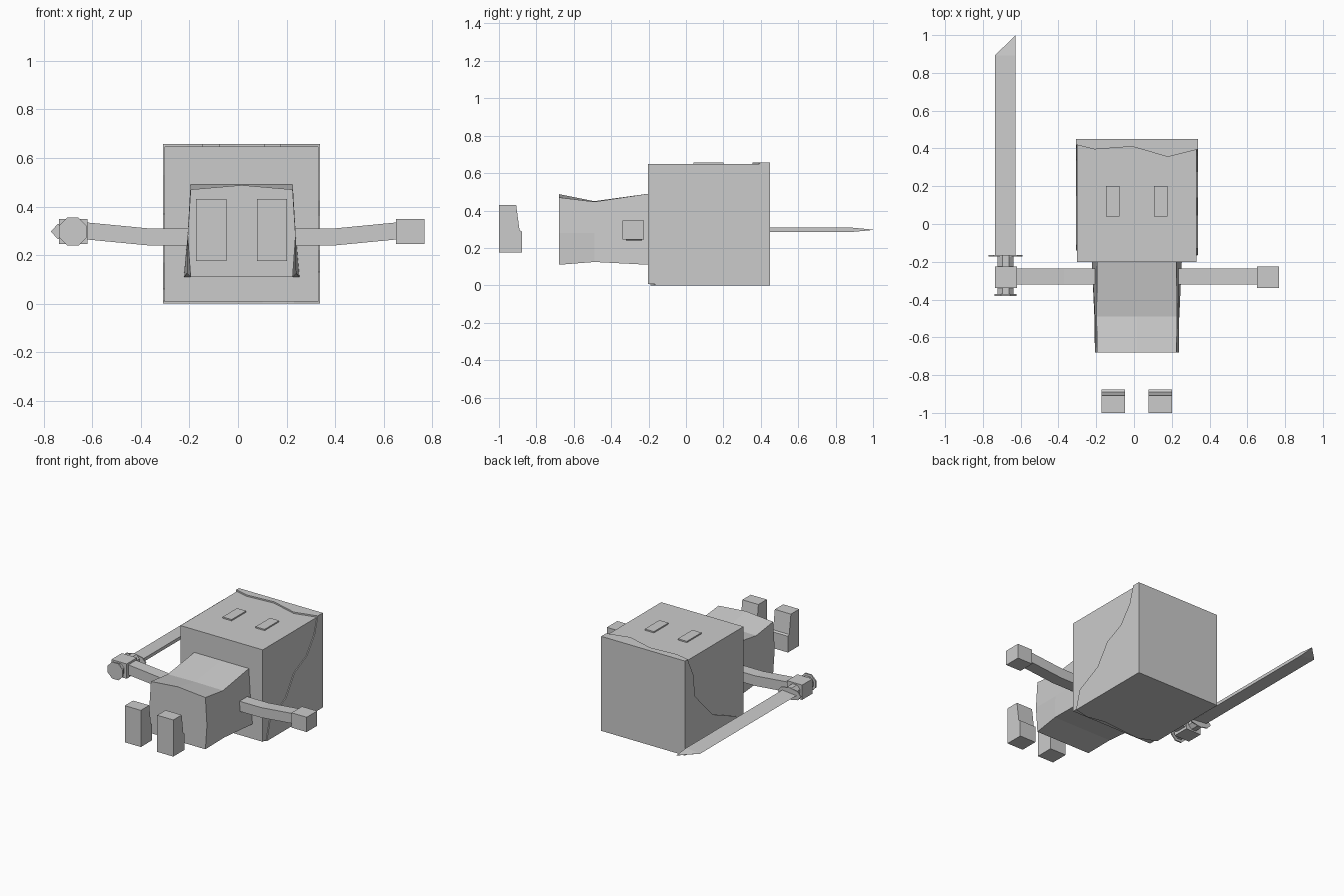
import bpy, bmesh, math

if "Cube" in bpy.data.objects:
    bpy.data.objects.remove(bpy.data.objects["Cube"])

CX = 0.015  # symmetry plane of the figure

grey = bpy.data.materials.new("plain_grey")
grey.diffuse_color = (0.6, 0.6, 0.6, 1)
grey.use_nodes = True
grey.node_tree.nodes["Principled BSDF"].inputs["Base Color"].default_value = grey.diffuse_color


def loft(name, rings):
    """Skin a list of equal-length point rings and cap both ends."""
    bm = bmesh.new()
    vs = [[bm.verts.new(p) for p in r] for r in rings]
    n = len(vs[0])
    for a, b in zip(vs, vs[1:]):
        for i in range(n):
            j = (i + 1) % n
            bm.faces.new((a[i], a[j], b[j], b[i]))
    bm.faces.new(vs[0])
    bm.faces.new(vs[-1])
    bmesh.ops.remove_doubles(bm, verts=bm.verts, dist=1e-5)
    bmesh.ops.recalc_face_normals(bm, faces=bm.faces)
    me = bpy.data.meshes.new(name)
    bm.to_mesh(me)
    bm.free()
    me.materials.append(grey)
    ob = bpy.data.objects.new(name, me)
    bpy.context.collection.objects.link(ob)
    return ob


def prism(name, pts, axis, a, b):
    """Extrude a flat outline along an axis from a to b."""
    place = {"x": lambda u, v, t: (t, u, v),
             "y": lambda u, v, t: (u, t, v),
             "z": lambda u, v, t: (u, v, t)}[axis]
    return loft(name, [[place(u, v, t) for u, v in pts] for t in (a, b)])


def box(name, x0, x1, y0, y1, z0, z1):
    return prism(name, [(x0, y0), (x1, y0), (x1, y1), (x0, y1)], "z", z0, z1)


def octagon(x, z, rx, rz, turn=0.0):
    return [(x + rx * math.cos(math.tau * i / 8 + turn),
             z + rz * math.sin(math.tau * i / 8 + turn)) for i in range(8)]


# Head
box("head", -0.302, 0.332, -0.202, 0.445, 0.008, 0.648)

# Hair: thin plates with jagged front edges wrapped round the head
box("hair_back", -0.308, 0.338, 0.44, 0.45, 0.0, 0.658)
prism("hair_top", [(-0.308, 0.42), (-0.21, 0.395), (-0.01, 0.41), (0.18, 0.355),
                   (0.338, 0.395), (0.338, 0.44), (-0.308, 0.44)], "z", 0.645, 0.658)
prism("hair_bottom", [(-0.308, -0.14), (-0.19, -0.19), (0.1, -0.165), (0.23, -0.19),
                      (0.338, -0.165), (0.338, 0.44), (-0.308, 0.44)], "z", 0.0, 0.01)
prism("hair_right", [(0.44, 0.655), (0.395, 0.655), (0.36, 0.54), (0.275, 0.425),
                     (0.14, 0.36), (0.045, 0.22), (-0.13, 0.13), (-0.165, 0.003),
                     (0.44, 0.003)], "x", 0.33, 0.338)
prism("hair_left", [(0.44, 0.655), (0.42, 0.655), (0.36, 0.53), (0.34, 0.37),
                    (0.147, 0.17), (-0.11, 0.06), (-0.14, 0.003),
                    (0.44, 0.003)], "x", -0.308, -0.30)

# Body: three rings along y, pinched in the middle
def body_ring(y, low, mid, high, bottom, shoulder, top):
    half = [(low, bottom), (mid, 0.28), (high, shoulder)]
    right = [(CX + w, y, z) for w, z in half]
    left = [(CX - w, y, z) for w, z in reversed(half)]
    return right + [(CX, y, top)] + left

loft("body", [body_ring(-0.68, 0.21, 0.222, 0.21, 0.11, 0.47, 0.488),
              body_ring(-0.49, 0.225, 0.222, 0.213, 0.125, 0.447, 0.45),
              body_ring(-0.20, 0.238, 0.223, 0.21, 0.11, 0.49, 0.49)])

# Paired parts
for side, s in (("left", -1), ("right", 1)):
    path = [(0.19, 0.24, 0.31), (0.385, 0.24, 0.31), (0.645, 0.265, 0.335)]
    loft(side + "_arm", [[(CX + s * d, y, z) for y, z in
                          ((-0.32, lo), (-0.235, lo), (-0.235, hi), (-0.32, hi))]
                         for d, lo, hi in path])
    box(side + "_hand", CX + s * 0.635, CX + s * 0.752, -0.34, -0.225, 0.245, 0.348)
    prism(side + "_foot", [(-1.0, 0.175), (-1.0, 0.43), (-0.908, 0.43), (-0.89, 0.295),
                           (-0.876, 0.288), (-0.876, 0.175)], "x",
          CX + s * 0.063, CX + s * 0.187)
    box(side + "_eye", CX + s * 0.092, CX + s * 0.162, 0.04, 0.20, 0.64, 0.657)

# Sword held in the left hand
SX, SZ = -0.68, 0.297
prism("sword_pommel", octagon(SX, SZ, 0.062, 0.062, math.pi / 8), "y", -0.38, -0.37)
prism("sword_grip", octagon(SX, SZ, 0.045, 0.045, math.pi / 8), "y", -0.372, -0.168)
prism("sword_guard", octagon(SX, SZ, 0.09, 0.042), "y", -0.172, -0.164)

# Blade: sharp on the outer edge, thick on the inner edge, slanted tip
def blade_ring(y_out, y_in, t):
    return [(-0.735, y_out, SZ), (-0.627, y_in, SZ - t), (-0.627, y_in, SZ + t)]

loft("sword_blade", [blade_ring(-0.168, -0.168, 0.011),
                     blade_ring(0.893, 0.893, 0.011)])
loft("sword_tip", [[(-0.735, 0.893, SZ), (-0.627, 0.893, SZ - 0.011), (-0.627, 0.893, SZ + 0.011)],
                   [(-0.735, 0.8935, SZ), (-0.627, 1.0, SZ - 0.001), (-0.627, 1.0, SZ + 0.001)]])
